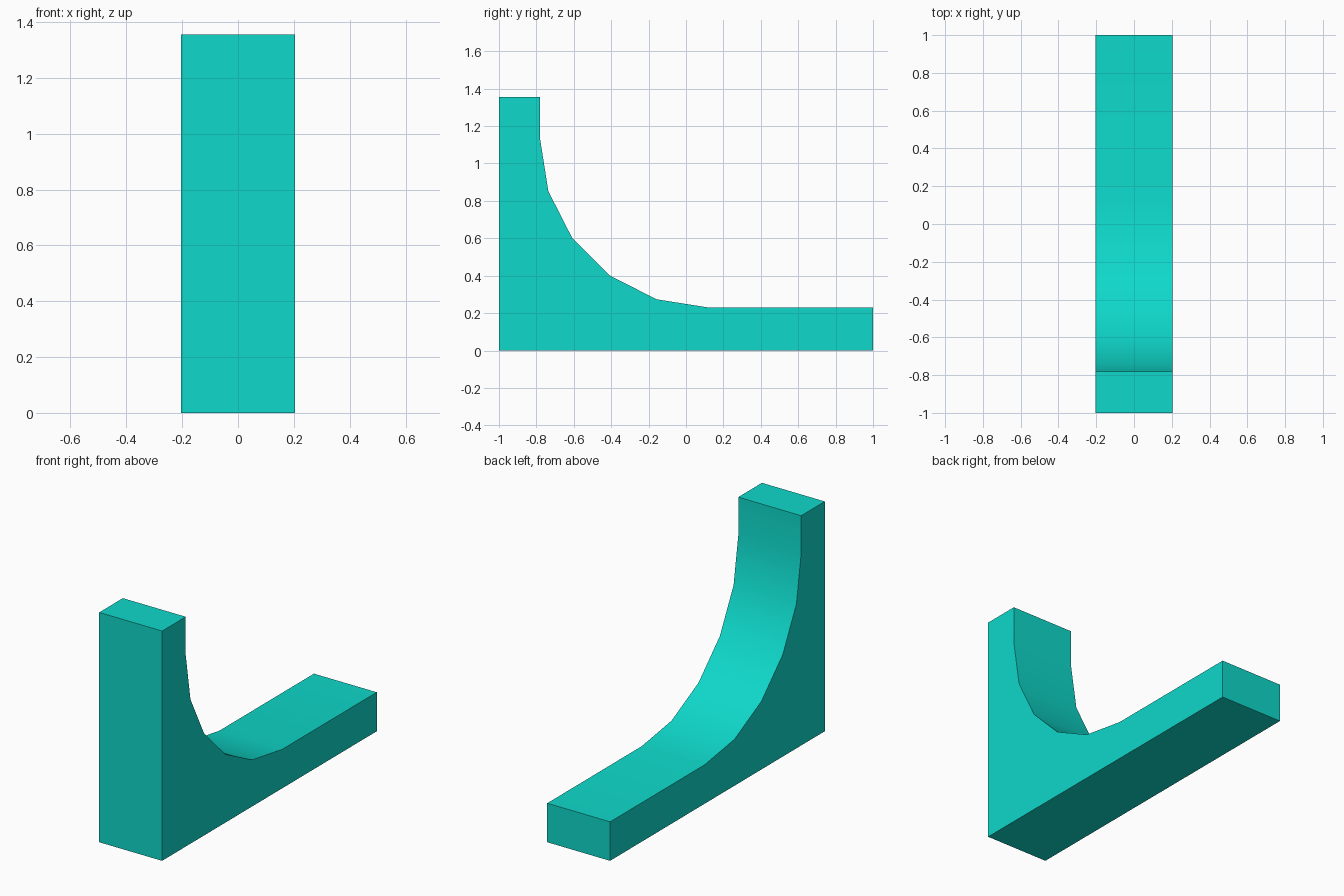
import bpy, bmesh, math

if "Cube" in bpy.data.objects:
    bpy.data.objects.remove(bpy.data.objects["Cube"])

HALF_WIDTH = 0.205
TOP = 1.355
CY, CZ, R, SEG = 0.12, 1.13, 0.90, 5   # concave quarter arc

# Side profile (y, z): L shape with a curved inner corner
profile = [(1.0, 0.225), (1.0, 0.0), (-1.0, 0.0), (-1.0, TOP), (CY - R, TOP)]
for i in range(SEG + 1):
    a = math.radians(90) * i / SEG
    profile.append((CY - R * math.cos(a), CZ - R * math.sin(a)))
profile[0] = (1.0, CZ - R)

# Extrude the profile across x
bm = bmesh.new()
face = bm.faces.new([bm.verts.new((-HALF_WIDTH, y, z)) for y, z in profile])
ext = bmesh.ops.extrude_face_region(bm, geom=[face])
moved = [g for g in ext["geom"] if isinstance(g, bmesh.types.BMVert)]
bmesh.ops.translate(bm, verts=moved, vec=(2 * HALF_WIDTH, 0, 0))
bmesh.ops.recalc_face_normals(bm, faces=bm.faces)
mesh = bpy.data.meshes.new("curved_ramp")
bm.to_mesh(mesh)
bm.free()

# Single teal colour
teal = bpy.data.materials.new("teal")
teal.diffuse_color = (0.0045, 0.69, 0.59, 1.0)
teal.use_nodes = True
teal.node_tree.nodes["Principled BSDF"].inputs["Base Color"].default_value = teal.diffuse_color
mesh.materials.append(teal)

# Smooth curve, sharp outer edges
ramp = bpy.data.objects.new("curved_ramp", mesh)
bpy.context.collection.objects.link(ramp)
bpy.context.view_layer.objects.active = ramp
ramp.select_set(True)
bpy.ops.object.shade_smooth_by_angle(angle=math.radians(30))
